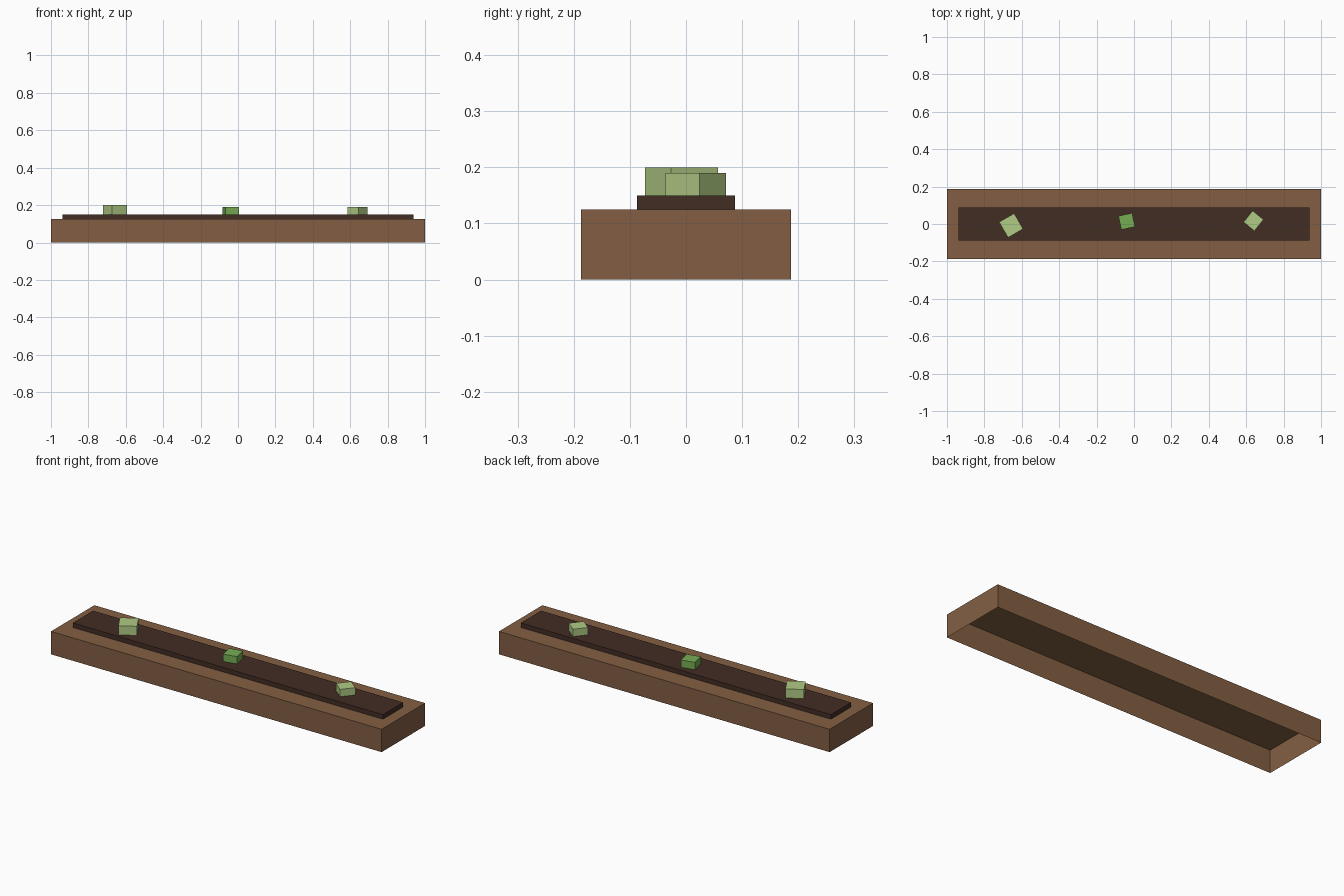
import bpy, bmesh
from math import radians
from mathutils import Matrix

cube = bpy.data.objects.get("Cube")
if cube:
    bpy.data.objects.remove(cube, do_unlink=True)


def material(name, rgb):
    """Flat material from 8-bit sRGB, stored as linear values."""
    lin = [((c / 255 + 0.055) / 1.055) ** 2.4 for c in rgb]
    mat = bpy.data.materials.new(name)
    mat.use_nodes = True
    mat.diffuse_color = (*lin, 1)
    bsdf = mat.node_tree.nodes["Principled BSDF"]
    bsdf.inputs["Base Color"].default_value = (*lin, 1)
    bsdf.inputs["Roughness"].default_value = 0.9
    return mat


def open_box(name, size, base, mat, angle=0):
    """Box standing on base = (x, y, z), without its bottom face."""
    bm = bmesh.new()
    bmesh.ops.create_cube(bm, size=1)
    bmesh.ops.transform(bm, verts=bm.verts, matrix=Matrix.Diagonal((*size, 1)))
    bmesh.ops.translate(bm, verts=bm.verts, vec=(0, 0, size[2] / 2))
    bm.normal_update()
    bottom = [f for f in bm.faces if f.normal.z < -0.5]
    bmesh.ops.delete(bm, geom=bottom, context="FACES")
    mesh = bpy.data.meshes.new(name)
    bm.to_mesh(mesh)
    bm.free()
    mesh.materials.append(mat)
    obj = bpy.data.objects.new(name, mesh)
    obj.location = base
    obj.rotation_euler.z = radians(angle)
    bpy.context.collection.objects.link(obj)
    return obj


wood = material("brown_wood", (131, 95, 67))
earth = material("dark_soil", (66, 45, 36))
pale = material("pale_green", (177, 203, 132))
green = material("leaf_green", (118, 172, 84))

# Planter trough, hollow underneath, with the soil bed on top
open_box("planter_box", (2, 0.375, 0.125), (0, 0, 0), wood)
open_box("soil_bed", (1.875, 0.175, 0.025), (0, 0, 0.125), earth)

# Sprouts, each turned its own way
open_box("sprout_right", (0.093, 0.096, 0.05), (-0.657, -0.008, 0.15), pale, 30)
open_box("sprout_middle", (0.075, 0.075, 0.04), (-0.039, 0.014, 0.15), green, 12)
open_box("sprout_left", (0.078, 0.075, 0.04), (0.639, 0.017, 0.15), pale, 51)
